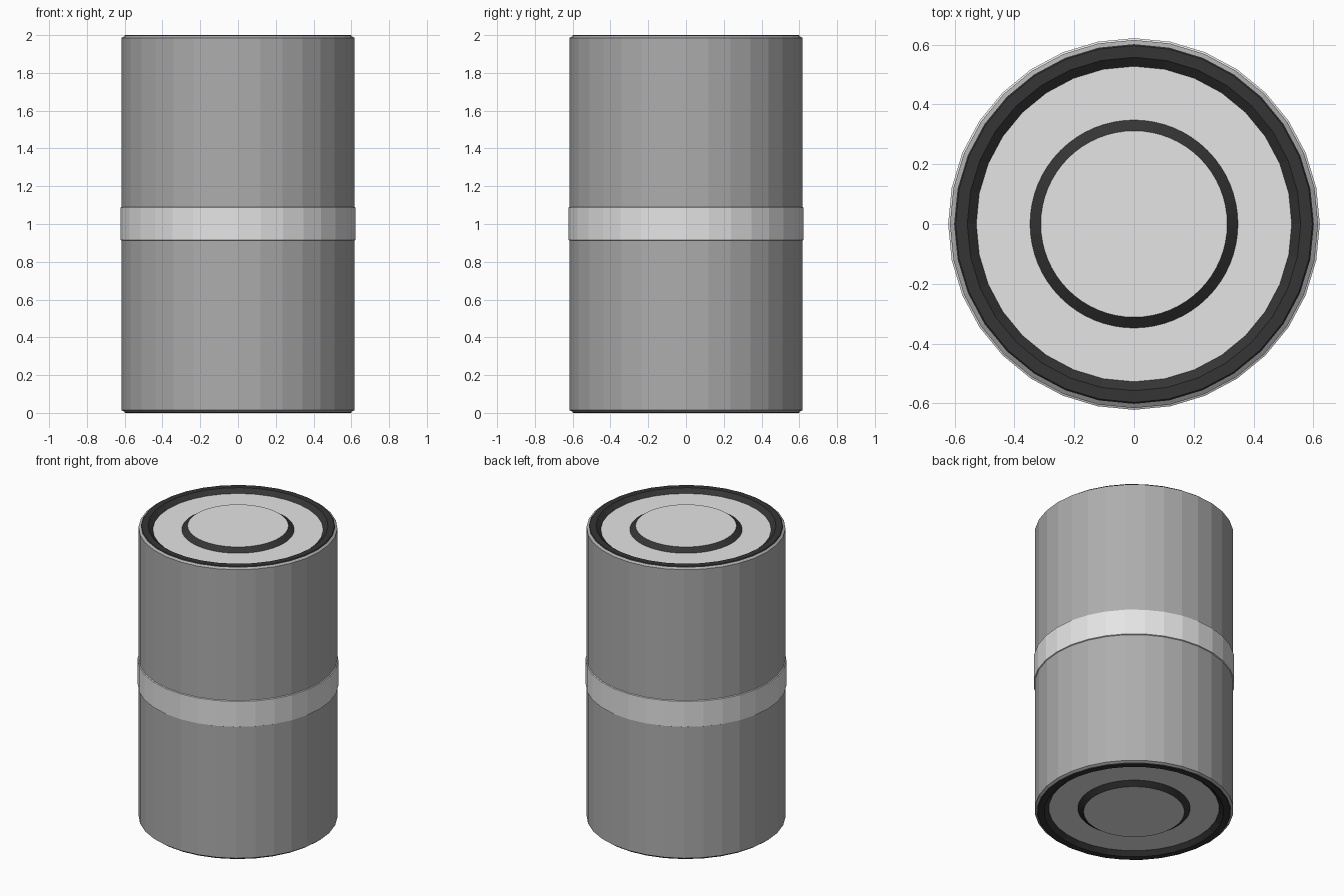
import bpy, bmesh, math

if "Cube" in bpy.data.objects:
    bpy.data.objects.remove(bpy.data.objects["Cube"])


def material(name, value):
    m = bpy.data.materials.new(name)
    m.diffuse_color = (value, value, value, 1)
    m.use_nodes = True
    m.node_tree.nodes["Principled BSDF"].inputs["Base Color"].default_value = m.diffuse_color
    return m


GREY = material("mid grey", 0.42)
LIGHT = material("light grey", 0.78)
DARK = material("dark grey", 0.035)


def lathe(name, profile, mats, sides=32, rule=None):
    """Spin (radius, z) points around z; radius 0 closes with a cap."""
    bm = bmesh.new()
    rings = []
    for r, z in profile:
        if r == 0:
            rings.append([bm.verts.new((0, 0, z))])
        else:
            rings.append([bm.verts.new((r * math.cos(2 * math.pi * i / sides),
                                        r * math.sin(2 * math.pi * i / sides), z))
                          for i in range(sides)])
    for k, (a, b) in enumerate(zip(rings, rings[1:])):
        for i in range(sides):
            j = (i + 1) % sides
            if len(a) == 1:
                f = bm.faces.new((a[0], b[j], b[i]))
            elif len(b) == 1:
                f = bm.faces.new((a[i], a[j], b[0]))
            else:
                f = bm.faces.new((a[i], a[j], b[j], b[i]))
            f.material_index = rule(k) if rule else 0
    me = bpy.data.meshes.new(name)
    bm.to_mesh(me)
    bm.free()
    for m in mats:
        me.materials.append(m)
    ob = bpy.data.objects.new(name, me)
    bpy.context.collection.objects.link(ob)
    return ob


# Main barrel with small chamfers
lathe("barrel", [(0.602, 0.006), (0.616, 0.014), (0.616, 1.986), (0.602, 1.994)], [GREY])

# Raised middle band
lathe("middle_band", [(0.616, 0.912), (0.622, 0.915), (0.622, 1.088), (0.616, 1.091)], [LIGHT])

# End parts, built for the top and mirrored to the bottom
for end in ("top", "bottom"):
    def flip(points):
        if end == "top":
            return points
        return [(r, 2 - z) for r, z in reversed(points)]

    # Dark rim with a sloped inner wall
    lathe(end + "_rim", flip([(0.602, 1.994), (0.597, 2.0), (0.558, 2.0), (0.528, 1.974)]), [DARK])
    # Recessed end plate
    lathe(end + "_plate", flip([(0.528, 1.974), (0.348, 1.974)]), [LIGHT])
    # Raised central plug: dark sloped side, light face
    side = 0 if end == "top" else 1
    lathe(end + "_plug", flip([(0.348, 1.974), (0.312, 2.0), (0, 2.0)]),
          [DARK, LIGHT], 64, lambda k, s=side: 0 if k == s else 1)
